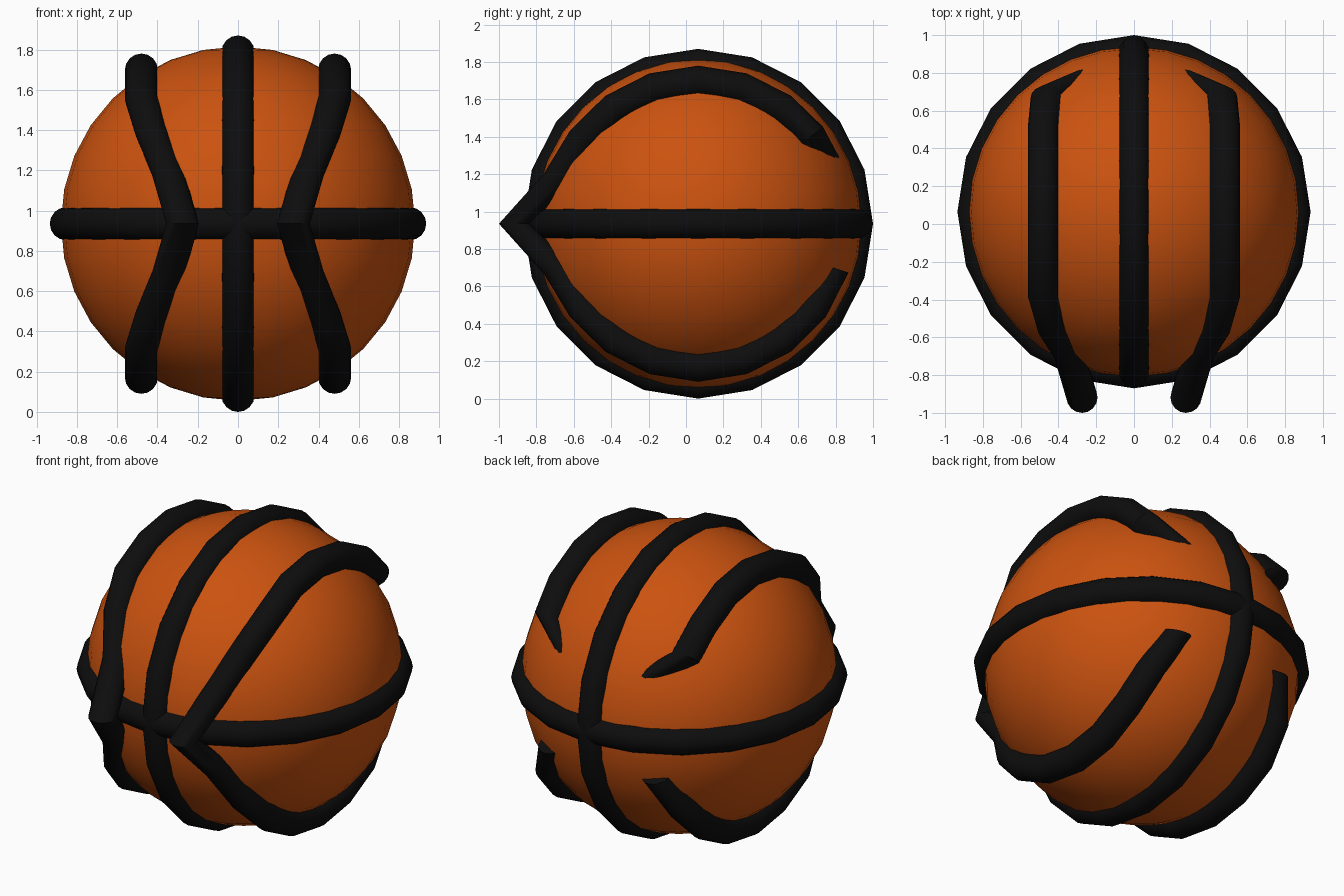
import bpy
import bmesh
from math import sin, cos, pi, radians
from mathutils import Vector

CENTRE = Vector((0, 0.065, 0.935))
TUBE = 0.082          # seam thickness radius
MAJOR = 0.853         # radius of the full seam rings
STEP = 18             # degrees between seam sections
SIDES = 16

if "Cube" in bpy.data.objects:
    bpy.data.objects.remove(bpy.data.objects["Cube"], do_unlink=True)


def make_material(name, colour):
    mat = bpy.data.materials.new(name)
    mat.use_nodes = True
    mat.diffuse_color = (*colour, 1)
    bsdf = mat.node_tree.nodes["Principled BSDF"]
    bsdf.inputs["Base Color"].default_value = (*colour, 1)
    bsdf.inputs["Roughness"].default_value = 0.8
    return mat


orange = make_material("orange leather", (0.6, 0.086, 0.005))
black = make_material("black rubber", (0.004, 0.004, 0.004))


def finish(obj, name, mat, angle):
    obj.name = name
    obj.data.materials.append(mat)
    bpy.ops.object.select_all(action="DESELECT")
    obj.select_set(True)
    bpy.context.view_layer.objects.active = obj
    bpy.ops.object.shade_smooth_by_angle(angle=radians(angle))


def full_ring(name, rotation):
    bpy.ops.mesh.primitive_torus_add(
        major_segments=20, minor_segments=SIDES, major_radius=MAJOR,
        minor_radius=TUBE, location=CENTRE, rotation=rotation)
    finish(bpy.context.object, name, black, 40)


def side_seam(name, side, stations):
    """Sweep a tube round the ball; stations are (step, sideways, radius)."""
    bm = bmesh.new()
    loops = []
    for step, sideways, radius in stations:
        a = radians(step * STEP)
        out = Vector((0, -cos(a), sin(a)))
        middle = CENTRE + out * radius + Vector((side * sideways, 0, 0))
        loops.append([
            bm.verts.new(middle + out * TUBE * cos(t) + Vector((TUBE * sin(t), 0, 0)))
            for t in (2 * pi * k / SIDES for k in range(SIDES))])
    for one, two in zip(loops, loops[1:]):
        for k in range(SIDES):
            n = (k + 1) % SIDES
            bm.faces.new((one[k], one[n], two[n], two[k]))
    bm.faces.new(loops[0])
    bm.faces.new(loops[-1])
    bmesh.ops.recalc_face_normals(bm, faces=bm.faces)
    mesh = bpy.data.meshes.new(name)
    bm.to_mesh(mesh)
    bm.free()
    obj = bpy.data.objects.new(name, mesh)
    bpy.context.collection.objects.link(obj)
    finish(obj, name, black, 40)


# Ball
bpy.ops.mesh.primitive_uv_sphere_add(segments=32, ring_count=16, radius=0.88,
                                     location=CENTRE)
finish(bpy.context.object, "ball", orange, 60)

# Full seams round the middle and over the top
full_ring("equator_seam", (0, 0, 0))
full_ring("meridian_seam", (0, pi / 2, 0))

# Curved side seams: pinched at the front, open at the back
STRAIGHT = 0.763
front = [(0, 0.275, 0.983), (1, 0.345, 0.785), (2, 0.43, 0.765)]
arch = [(s, 0.48, STRAIGHT) for s in range(3, 8)]
top_end = [(7.9, 0.465, STRAIGHT), (9, 0.15, STRAIGHT)]
bottom_end = [(8, 0.45, STRAIGHT), (9, 0.35, STRAIGHT)]
lower = [(-s, x, r) for s, x, r in front[1:] + arch + bottom_end]
path = lower[::-1] + front + arch + top_end
for label, side in (("left", 1), ("right", -1)):
    side_seam(label + "_side_seam", side, path)
